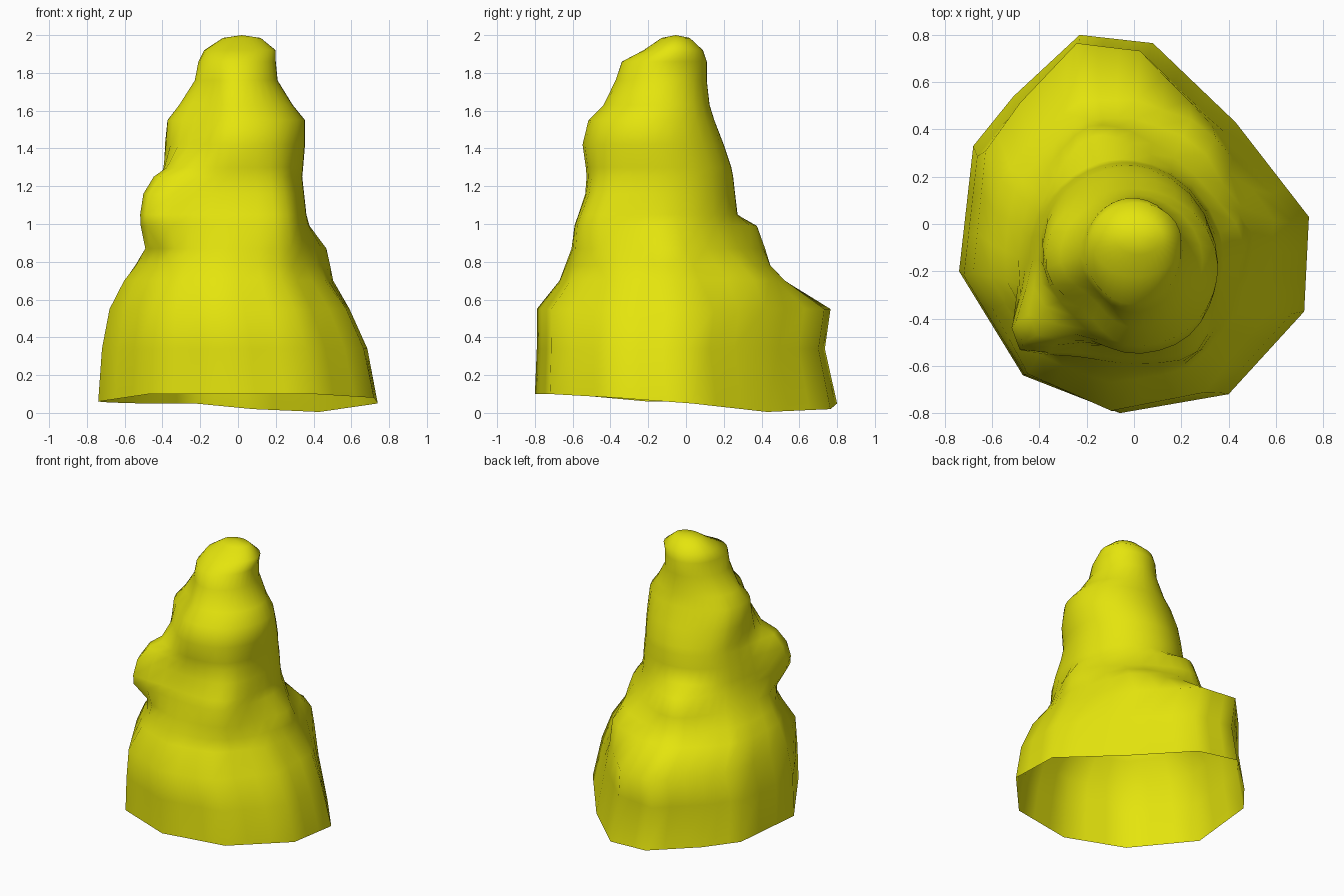
import bpy, bmesh, math

# Rings of the body: z, x min, x max, y min, y max (lobes excluded)
rings = [
    (0.05, -0.74, 0.74, -0.80, 0.80),
    (0.34, -0.72, 0.685, -0.79, 0.735),
    (0.55, -0.68, 0.59, -0.79, 0.765),
    (0.70, -0.61, 0.49, -0.67, 0.53),
    (0.78, -0.55, 0.44, -0.64, 0.45),
    (0.87, -0.49, 0.395, -0.605, 0.36),
    (0.99, -0.45, 0.365, -0.585, 0.29),
    (1.05, -0.44, 0.36, -0.565, 0.27),
    (1.16, -0.42, 0.35, -0.53, 0.26),
    (1.25, -0.40, 0.34, -0.525, 0.25),
    (1.30, -0.39, 0.345, -0.53, 0.24),
    (1.42, -0.38, 0.355, -0.55, 0.20),
    (1.55, -0.375, 0.355, -0.52, 0.15),
    (1.63, -0.315, 0.29, -0.44, 0.125),
    (1.76, -0.23, 0.21, -0.375, 0.11),
    (1.86, -0.21, 0.20, -0.34, 0.11),
    (1.92, -0.18, 0.20, -0.225, 0.09),
    (1.985, -0.08, 0.12, -0.13, 0.02),
]
# Footprint polygon with the height of the uneven hem at each corner
hem = [(0.74, 0.03, 0.05), (0.43, 0.43, 0.005), (0.08, 0.765, 0.02),
       (-0.23, 0.80, 0.05), (-0.51, 0.54, 0.05), (-0.68, 0.33, 0.055),
       (-0.74, -0.20, 0.06), (-0.47, -0.64, 0.10), (-0.06, -0.80, 0.10),
       (0.40, -0.72, 0.10), (0.72, -0.37, 0.08)]
# Lobes: direction in degrees, z, height, angular width, reach down, reach up, z falloff power
lobes = [(217, 1.13, 0.19, 21, 0.24, 0.16, 4),
         (105, 0.97, 0.10, 27, 0.13, 0.06, 4),
         (5, 0.86, 0.075, 22, 0.12, 0.10, 2),
         (-50, 0.95, 0.075, 24, 0.17, 0.36, 2),
         (50, 0.72, 0.10, 25, 0.12, 0.08, 2),
         (225, 1.55, -0.08, 28, 0.18, 0.18, 2),
         (150, 1.42, 0.03, 25, 0.15, 0.15, 2)]

# Three columns per footprint edge, so every corner is met exactly
columns = []
for p, q in zip(hem, hem[1:] + hem[:1]):
    for t in (0, 1 / 3, 2 / 3):
        columns.append([a + t * (b - a) for a, b in zip(p, q)])
SEG = len(columns)


def point(ring, column):
    z, x0, x1, y0, y1 = ring
    cx, cy, rx, ry = (x0 + x1) / 2, (y0 + y1) / 2, (x1 - x0) / 2, (y1 - y0) / 2
    hx, hy, hz = column
    if z < 0.1:
        return hx, hy, hz
    # Footprint shape low down, oval higher up
    a = math.atan2(hy, hx)
    k = max(0.0, min(1.0, (0.95 - z) / 0.4))
    x = cx + rx * (k * hx / 0.74 + (1 - k) * math.cos(a))
    y = cy + ry * (k * hy / 0.80 + (1 - k) * math.sin(a))
    # Bulging lobes
    for deg, lz, amp, width, down, up, power in lobes:
        d = (math.degrees(a) - deg + 180) % 360 - 180
        s = up if z > lz else down
        b = amp * math.exp(-(d / width) ** 2 - abs((z - lz) / s) ** power)
        x += b * math.cos(math.radians(deg))
        y += b * math.sin(math.radians(deg))
    return x, y, z


# Lumpy mound: open at the bottom, closed by a rounded tip
bm = bmesh.new()
loops = [[bm.verts.new(point(r, c)) for c in columns] for r in rings]
for lo, hi in zip(loops, loops[1:]):
    for i in range(SEG):
        j = (i + 1) % SEG
        bm.faces.new((lo[i], lo[j], hi[j], hi[i]))
tip = bm.verts.new((0.02, -0.055, 2.0))
for i in range(SEG):
    bm.faces.new((loops[-1][i], loops[-1][(i + 1) % SEG], tip))
for f in bm.faces:
    f.smooth = True

mesh = bpy.data.meshes.new("lumpy_mound")
bm.to_mesh(mesh)
bm.free()
mat = bpy.data.materials.new("yellow")
mat.diffuse_color = (0.78, 0.78, 0.004, 1)
mesh.materials.append(mat)
bpy.context.collection.objects.link(bpy.data.objects.new("lumpy_mound", mesh))
